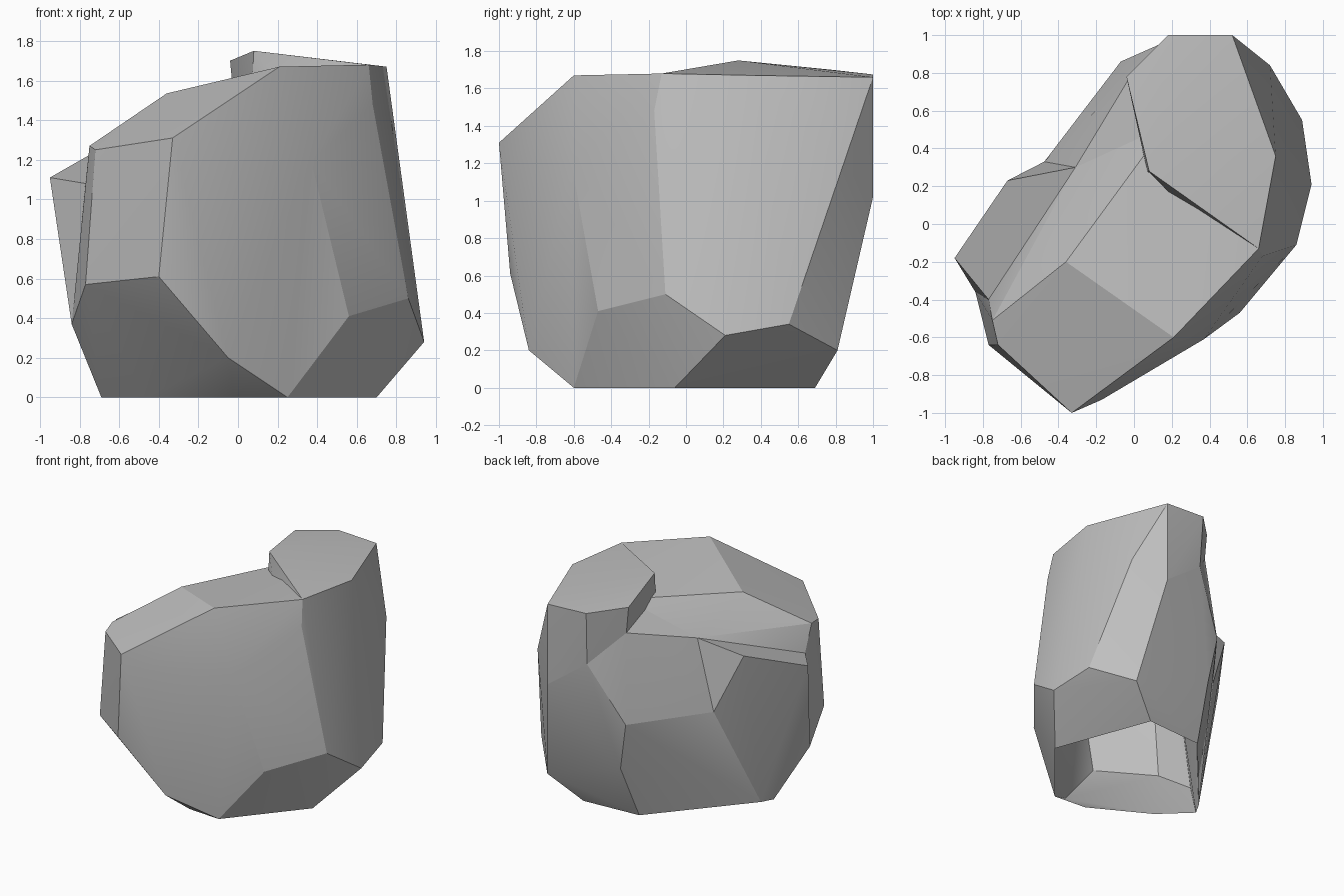
import bpy
import bmesh
from math import radians
from mathutils import Vector

default_cube = bpy.data.objects.get("Cube")
if default_cube:
    bpy.data.objects.remove(default_cube, do_unlink=True)

# One plain stone colour
stone = bpy.data.materials.new("stone_grey")
stone.use_nodes = True
stone_colour = (0.52, 0.52, 0.52, 1)
stone.diffuse_color = stone_colour
stone.node_tree.nodes["Principled BSDF"].inputs["Base Color"].default_value = stone_colour


def nearest_vertex(mesh, point):
    return min(mesh.verts, key=lambda vert: (vert.co - Vector(point)).length)


def fold_edge(mesh, start, end):
    """Turn a ridge between two corners into a valley across it."""
    first, second = nearest_vertex(mesh, start), nearest_vertex(mesh, end)
    ridge = mesh.edges.get((first, second))
    if ridge and len(ridge.link_faces) == 2:
        bmesh.utils.edge_rotate(ridge, True)


def chipped_chunk(name, corners, valleys=(), open_base=False):
    """Wrap a faceted chunk of stone around its corners."""
    mesh = bmesh.new()
    for corner in corners:
        mesh.verts.new(corner)
    bmesh.ops.convex_hull(mesh, input=list(mesh.verts))
    loose = [vert for vert in mesh.verts if not vert.link_faces]
    bmesh.ops.delete(mesh, geom=loose, context="VERTS")
    for start, end in valleys:
        fold_edge(mesh, start, end)
    bmesh.ops.recalc_face_normals(mesh, faces=list(mesh.faces))
    if open_base:
        base = [face for face in mesh.faces
                if all(vert.co.z < 0.01 for vert in face.verts)]
        bmesh.ops.delete(mesh, geom=base, context="FACES")

    data = bpy.data.meshes.new(name)
    mesh.to_mesh(data)
    mesh.free()
    data.materials.append(stone)
    chunk = bpy.data.objects.new(name, data)
    bpy.context.collection.objects.link(chunk)

    # Soften only the shallow creases, keep the chips sharp
    bpy.ops.object.select_all(action="DESELECT")
    chunk.select_set(True)
    bpy.context.view_layer.objects.active = chunk
    bpy.ops.object.shade_smooth_by_angle(angle=radians(20))


# Corners shared by neighbouring chunks
front_shoulder = (0.66, -0.13, 1.68)
side_shoulder = (0.75, 0.36, 1.67)
back_shoulder = (0.52, 1, 1.66)
ledge_middle = (0.07, 0.28, 1.565)
ledge_inner = (0.23, 0.12, 1.57)
ledge_back = (-0.02, 0.78, 1.49)
ledge_left = (-0.31, 0.3, 1.345)
back_upper = (0.19, 0.975, 1.26)
back_middle = (0.52, 1, 1.02)
back_ridge = (-0.07, 0.86, 0.8)
front_chin = (-0.05, -0.84, 0.2)
front_knee = (0.56, -0.47, 0.41)
left_valley = (-0.77, -0.4, 1.08)
left_notch = (-0.475, 0.33, 0.81)
left_foot = (-0.84, -0.36, 0.37)
left_heel = (-0.74, -0.24, 0.37)
left_toes = [(-0.64, -0.03, 0), (-0.69, -0.12, 0)]

# Rim around the open base
base_rim = left_toes + [
    (0.25, -0.6, 0), (0.7, -0.06, 0), (0.42, 0.69, 0), (-0.05, 0.66, 0),
    (-0.47, -0.33, 0), (-0.02, -0.58, 0),
]

# Chamfered belt above the base
lower_belt = [
    front_chin, front_knee, (0.86, -0.11, 0.5), (0.94, 0.21, 0.28),
    (0.89, 0.55, 0.34), (0.655, 0.81, 0.2), (-0.006, 0.833, 0.425),
    left_heel, left_foot, (-0.77, -0.64, 0.57), (-0.4, -0.94, 0.61),
]

# Tall sides and sloping front facet
upper_belt = [
    (-0.17, -0.93, 1.2), (0.37, -0.61, 1.19), (0.68, -0.17, 1.48),
    (0.72, 0.84, 1.19), back_middle, back_upper, back_ridge,
    left_notch, left_valley,
    (-0.72, -0.64, 1.25), (-0.33, -1, 1.31), (-0.75, -0.51, 1.27),
]

# Sloping ledge and the shoulders that carry the crown
ledge = [(0.21, -0.6, 1.67), (-0.36, -0.2, 1.535), ledge_left, ledge_middle,
         ledge_inner, front_shoulder, side_shoulder, back_shoulder]

chipped_chunk("rock_body", base_rim + lower_belt + upper_belt + ledge,
              valleys=[(back_ridge, back_middle), (front_chin, front_knee)],
              open_base=True)

# Low shelf behind the ledge
chipped_chunk("rock_back_shelf", [ledge_back, ledge_left, ledge_middle,
                                  back_upper, back_ridge, left_notch])

# Raised slab at the top
chipped_chunk("rock_crown", [
    (-0.04, 0.78, 1.7), (0.18, 1, 1.675), (0.08, 0.28, 1.75),
    back_shoulder, side_shoulder, front_shoulder,
    ledge_middle, ledge_inner, ledge_back, back_middle, back_upper,
])

# Overhanging lump on one side
chipped_chunk("rock_side_lump", left_toes + [
    (-0.95, -0.18, 1.11), (-0.67, 0.23, 1.27), ledge_left,
    left_valley, left_notch, left_heel, left_foot,
])
